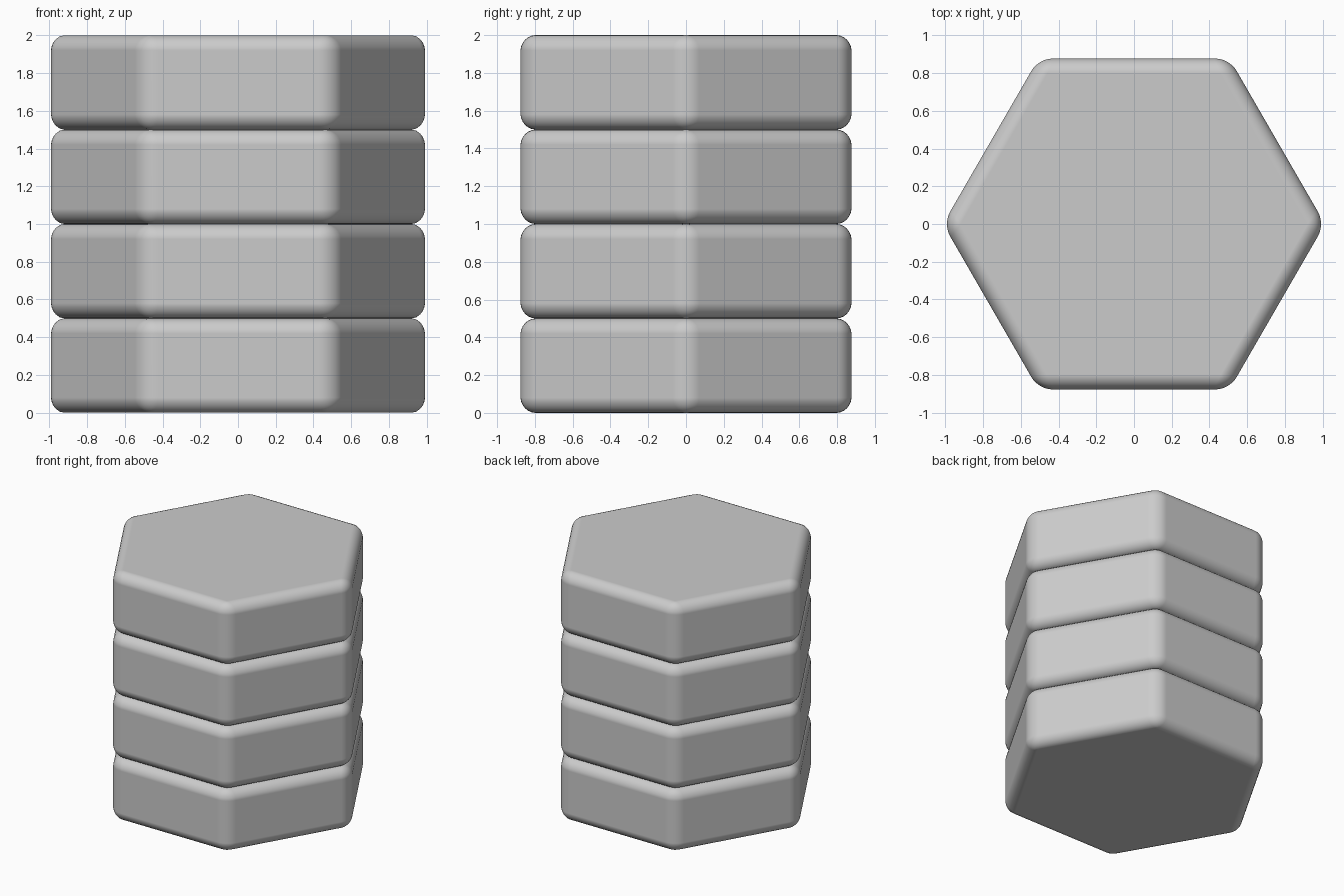
import bpy

if "Cube" in bpy.data.objects:
    bpy.data.objects.remove(bpy.data.objects["Cube"])

RADIUS = 1.012   # hexagon corner radius before rounding
HEIGHT = 0.5     # thickness of one slab
ROUND = 0.08     # edge rounding


def hex_slab(index):
    # One rounded hexagonal slab with corners pointing along x
    bpy.ops.mesh.primitive_cylinder_add(
        vertices=6, radius=RADIUS, depth=HEIGHT,
        location=(0, 0, HEIGHT * (index + 0.5)))
    slab = bpy.context.object
    slab.name = f"hex_slab_{index + 1}"
    # Turn the mesh so the corners lie on the x axis
    if max(abs(v.co.x) for v in slab.data.vertices) < RADIUS * 0.95:
        for v in slab.data.vertices:
            v.co.x, v.co.y = v.co.y, -v.co.x
    bpy.ops.object.shade_smooth()
    bevel = slab.modifiers.new("rounded_edges", 'BEVEL')
    bevel.width = ROUND
    bevel.segments = 6
    bevel.limit_method = 'ANGLE'
    bevel.harden_normals = True


# Stack of four identical slabs
for i in range(4):
    hex_slab(i)
